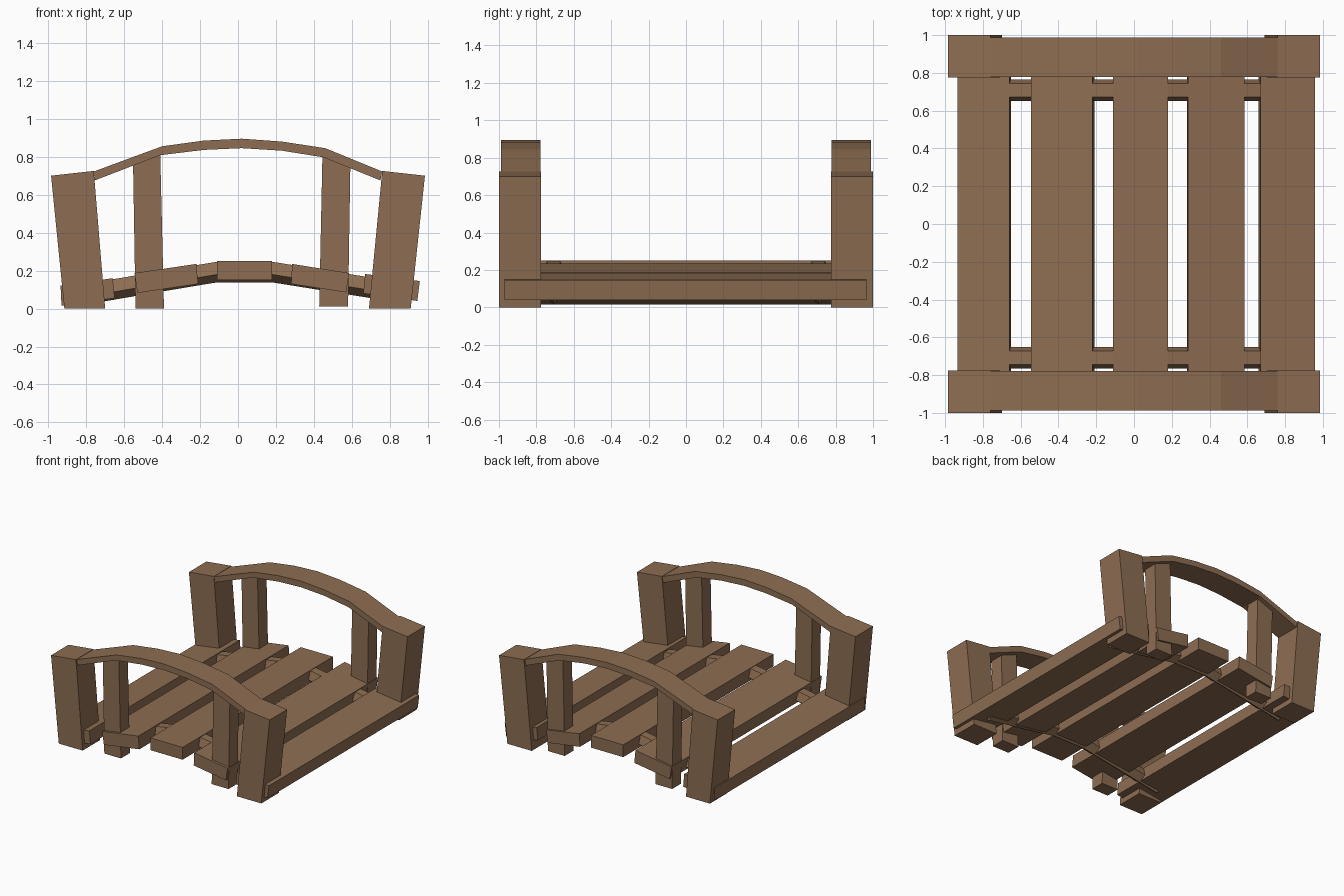
import bpy, bmesh
from math import cos, sin, radians

if "Cube" in bpy.data.objects:
    bpy.data.objects.remove(bpy.data.objects["Cube"])

wood = bpy.data.materials.new("brown_wood")
wood.diffuse_color = (0.27, 0.155, 0.085, 1)
wood.use_nodes = True
wood.node_tree.nodes["Principled BSDF"].inputs["Base Color"].default_value = wood.diffuse_color


def finish(name, bm):
    bmesh.ops.recalc_face_normals(bm, faces=bm.faces)
    mesh = bpy.data.meshes.new(name)
    bm.to_mesh(mesh)
    bm.free()
    mesh.materials.append(wood)
    obj = bpy.data.objects.new(name, mesh)
    bpy.context.collection.objects.link(obj)
    return obj


def loft(name, rings):
    """Join successive vertex rings and cap both ends."""
    bm = bmesh.new()
    loops = [[bm.verts.new(p) for p in ring] for ring in rings]
    n = len(loops[0])
    for a, b in zip(loops, loops[1:]):
        for i in range(n):
            j = (i + 1) % n
            bm.faces.new((a[i], a[j], b[j], b[i]))
    bm.faces.new(loops[0])
    bm.faces.new(loops[-1])
    return finish(name, bm)


def slab(name, profile, y0, y1):
    """Extrude an xz profile along y."""
    return loft(name, [[(x, y, z) for x, z in profile] for y in (y0, y1)])


# Deck planks, tilted to follow the arch
planks = [
    [(-0.93, 0.015), (-0.65, 0.055), (-0.66, 0.16), (-0.935, 0.12)],
    [(-0.53, 0.082), (-0.21, 0.13), (-0.22, 0.235), (-0.545, 0.187)],
    [(-0.11, 0.15), (0.18, 0.15), (0.18, 0.25), (-0.11, 0.25)],
    [(0.28, 0.13), (0.57, 0.085), (0.585, 0.187), (0.285, 0.235)],
    [(0.66, 0.08), (0.945, 0.04), (0.958, 0.145), (0.67, 0.182)],
]
for i, p in enumerate(planks):
    slab(f"deck_plank_{i + 1}", p, -0.97, 0.965)

# Rail outline: top edge then bottom edge
rail_top = [(-0.76, 0.722), (-0.40, 0.855), (-0.18, 0.885), (0.02, 0.895),
            (0.23, 0.88), (0.46, 0.845), (0.76, 0.722)]
rail_bottom = [(-0.755, 0.675), (-0.41, 0.808), (-0.18, 0.836), (0.02, 0.845),
               (0.23, 0.832), (0.45, 0.797), (0.75, 0.675)]
beam_path = [(-0.82, 0.08), (-0.40, 0.152), (-0.11, 0.2),
             (0.18, 0.2), (0.43, 0.16), (0.82, 0.098)]

for side, s in (("front", -1), ("back", 1)):
    # Leaning corner posts
    slab(f"{side}_left_corner_post",
         [(-0.915, 0), (-0.70, 0), (-0.76, 0.725), (-0.985, 0.70)], s * 0.775, s)
    slab(f"{side}_right_corner_post",
         [(0.69, 0), (0.91, 0), (0.985, 0.70), (0.76, 0.725)], s * 0.775, s)
    # Slim inner posts reaching into the rail
    slab(f"{side}_left_inner_post",
         [(-0.54, 0), (-0.39, 0), (-0.41, 0.825), (-0.553, 0.77)], s * 0.835, s * 0.95)
    slab(f"{side}_right_inner_post",
         [(0.428, 0.01), (0.58, 0.01), (0.592, 0.755), (0.445, 0.815)], s * 0.835, s * 0.95)
    # Arched handrail
    loft(f"{side}_handrail",
         [[(t[0], s * 0.778, t[1]), (t[0], s * 0.988, t[1]),
           (b[0], s * 0.988, b[1]), (b[0], s * 0.778, b[1])]
          for t, b in zip(rail_top, rail_bottom)])
    # Five-sided arched beam running through the planks
    loft(f"{side}_deck_beam",
         [[(x, s * 0.708 + 0.06 * cos(radians(54 + 72 * k)),
            z - 0.002 + 0.06 * sin(radians(54 + 72 * k))) for k in range(5)]
          for x, z in beam_path])
